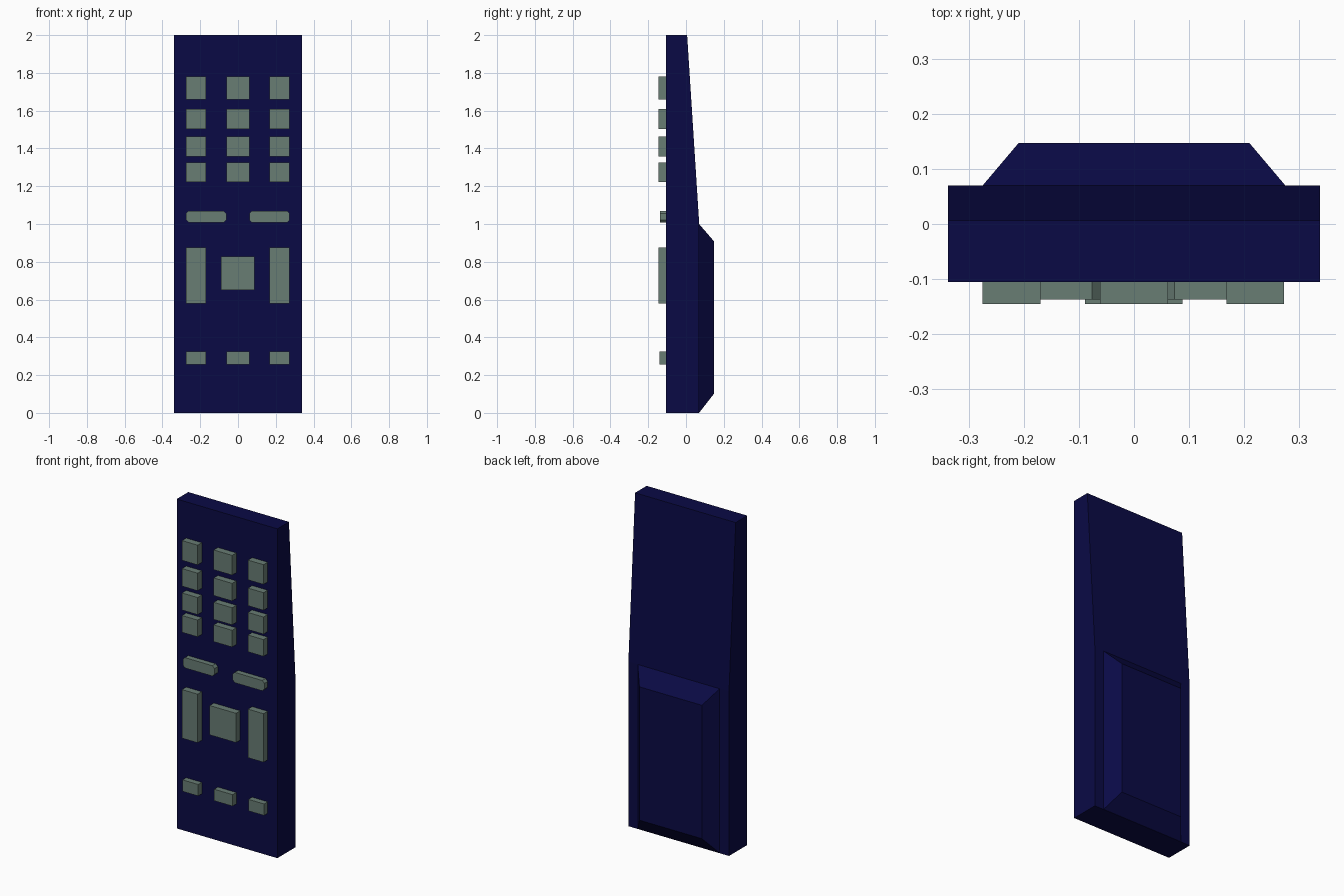
import bpy, bmesh

if "Cube" in bpy.data.objects:
    bpy.data.objects.remove(bpy.data.objects["Cube"])


def material(name, rgb):
    m = bpy.data.materials.new(name)
    m.diffuse_color = (*rgb, 1)
    m.use_nodes = True
    m.node_tree.nodes["Principled BSDF"].inputs["Base Color"].default_value = m.diffuse_color
    return m


navy = material("navy_plastic", (0.003, 0.003, 0.06))
rubber = material("grey_green_rubber", (0.14, 0.205, 0.175))


def loft(name, rings, mat, caps=True):
    """Skin a list of equally long point rings into a closed solid."""
    bm = bmesh.new()
    rows = [[bm.verts.new(p) for p in ring] for ring in rings]
    n = len(rows[0])
    for a, b in zip(rows, rows[1:]):
        for i in range(n):
            j = (i + 1) % n
            bm.faces.new((a[i], a[j], b[j], b[i]))
    if caps:
        bm.faces.new(rows[0])
        bm.faces.new(rows[-1])
    bmesh.ops.recalc_face_normals(bm, faces=bm.faces)
    me = bpy.data.meshes.new(name)
    bm.to_mesh(me)
    bm.free()
    me.materials.append(mat)
    ob = bpy.data.objects.new(name, me)
    bpy.context.collection.objects.link(ob)
    return ob


def rect(x, z0, z1, y):
    return [(-x, y, z0), (x, y, z0), (x, y, z1), (-x, y, z1)]


FRONT, BACK = -0.105, 0.07

# Body: side profile that thins toward the top
profile = [(FRONT, 0), (BACK, 0), (BACK, 1), (0.006, 2), (FRONT, 2)]
loft("body", [[(x, y, z) for y, z in profile] for x in (-0.338, 0.338)], navy)

# Battery bump: raised, sloping on all four sides
loft("battery_bump", [rect(0.276, 0.0, 1.0, BACK - 0.001),
                      rect(0.21, 0.1, 0.91, 0.147)], navy)


def button(name, x0, x1, z0, z1, y, cut=0.0):
    """Flat-topped key; cut chamfers its four corners."""
    if cut:
        out = [(x0 + cut, z0), (x1 - cut, z0), (x1, z0 + cut), (x1, z1 - cut),
               (x1 - cut, z1), (x0 + cut, z1), (x0, z1 - cut), (x0, z0 + cut)]
    else:
        out = [(x0, z0), (x1, z0), (x1, z1), (x0, z1)]
    loft(name, [[(x, d, z) for x, z in out] for d in (FRONT + 0.005, y)], rubber)


# Number keys and bottom row, in three columns
columns = [(-0.275, -0.17), (-0.062, 0.062), (0.168, 0.273)]
rows = [(1.66, 1.78, -0.145), (1.503, 1.61, -0.145), (1.358, 1.462, -0.145),
        (1.223, 1.325, -0.145), (0.255, 0.325, -0.14)]
for r, (z0, z1, y) in enumerate(rows):
    for c, (x0, x1) in enumerate(columns):
        kind = "lower_key" if r == 4 else "number_key"
        button(f"{kind}_{r}_{c}", x0, x1, z0, z1, y)

# Wide keys with clipped corners
button("wide_key_left", -0.275, -0.062, 1.007, 1.07, -0.137, 0.014)
button("wide_key_right", 0.06, 0.273, 1.007, 1.07, -0.137, 0.014)

# Tall rocker keys and the square centre key
button("rocker_left", *columns[0], 0.58, 0.875, -0.145)
button("rocker_right", *columns[2], 0.58, 0.875, -0.145)
button("centre_key", -0.089, 0.088, 0.65, 0.828, -0.145)
